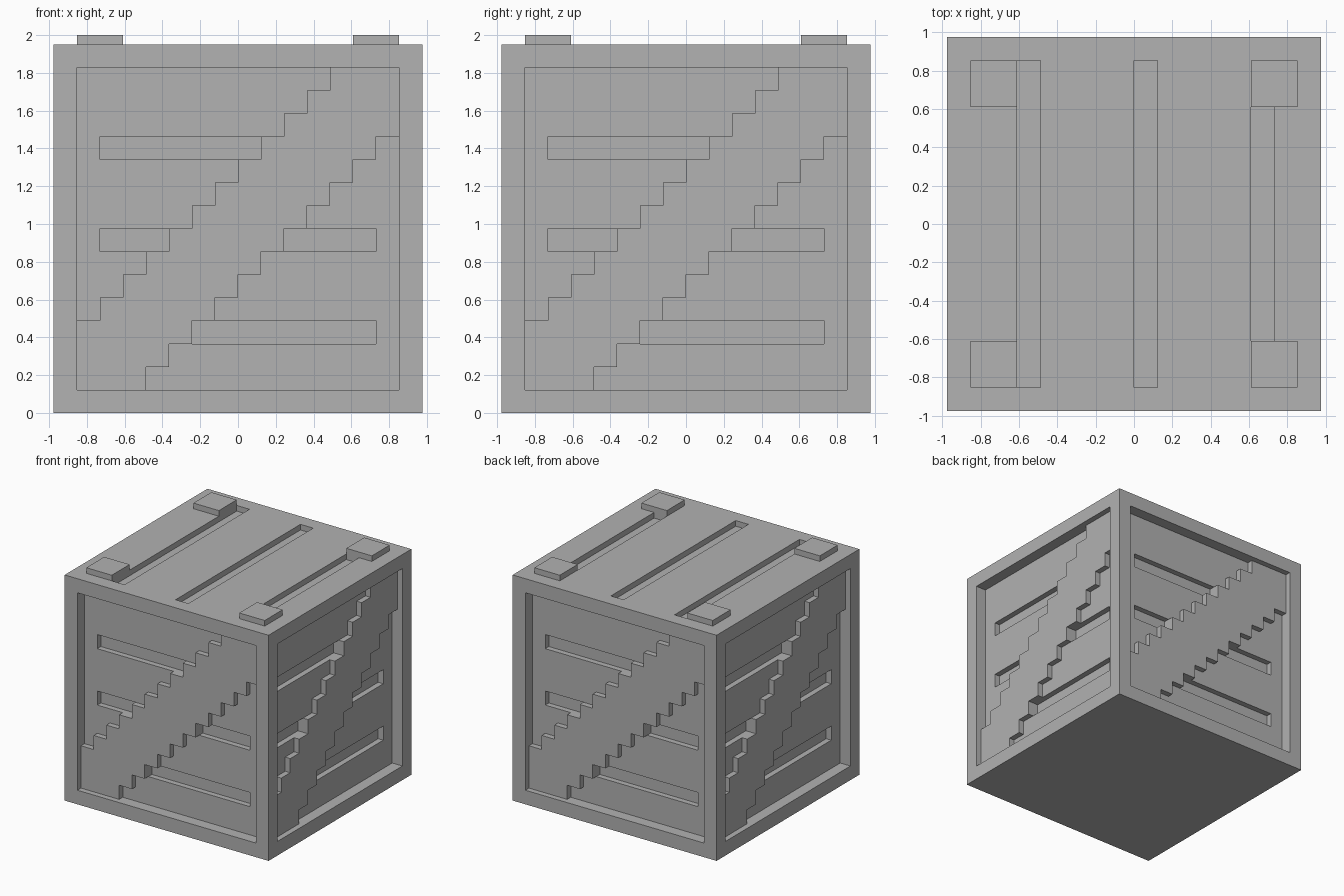
import bpy, bmesh
from mathutils import Matrix, Vector

if "Cube" in bpy.data.objects:
    bpy.data.objects.remove(bpy.data.objects["Cube"])

U = 2 / 16.4          # one block of the 16 x 16 grid
N = 16
STEP = 0.4            # relief step, in blocks

grey = bpy.data.materials.new("crate_grey")
grey.diffuse_color = (0.445, 0.445, 0.445, 1)
grey.use_nodes = True
grey.node_tree.nodes["Principled BSDF"].inputs["Base Color"].default_value = grey.diffuse_color


def side_depth(i, j):
    """Frame, diagonal stepped brace, planks and the slots between them."""
    if not (1 <= i <= 14 and 1 <= j <= 14):
        return 0
    if i - 2 <= j < i + 3:                 # diagonal brace
        return STEP
    if j in (3, 7, 11) and 2 <= i <= 13:   # slots between planks
        return 3 * STEP
    return 2 * STEP                        # planks


def lid_depth(i, j):
    """Lid with three slots and four raised corner pads."""
    if i in (1, 2, 13, 14) and j in (1, 2, 13, 14):
        return -STEP
    if i in (3, 8, 13) and 1 <= j <= 14:
        return STEP
    return 0


def relief(name, depth, right, up):
    """Stepped panel on one face of the crate, outward = right x up."""
    right, up = Vector(right), Vector(up)
    out = right.cross(up)
    bm = bmesh.new()

    def quad(*pts):
        bm.faces.new([bm.verts.new(
            (right * (i - 8) + up * (j - 8) + out * (8 - d) + Vector((0, 0, 8))) * U)
            for i, j, d in pts])

    for i in range(N):
        for j in range(N):
            a = depth(i, j)
            quad((i, j, a), (i + 1, j, a), (i + 1, j + 1, a), (i, j + 1, a))
            if i < N - 1:
                b = depth(i + 1, j)
                if a != b:
                    quad((i + 1, j, a), (i + 1, j, b), (i + 1, j + 1, b), (i + 1, j + 1, a))
            if j < N - 1:
                b = depth(i, j + 1)
                if a != b:
                    quad((i + 1, j + 1, a), (i + 1, j + 1, b), (i, j + 1, b), (i, j + 1, a))
    bmesh.ops.remove_doubles(bm, verts=bm.verts, dist=1e-4)
    bmesh.ops.dissolve_limit(bm, angle_limit=0.01, verts=bm.verts, edges=bm.edges)
    mesh = bpy.data.meshes.new(name)
    bm.to_mesh(mesh)
    bm.free()
    mesh.materials.append(grey)
    bpy.context.collection.objects.link(bpy.data.objects.new(name, mesh))


# Four identical sides, turned about z
for k, name in enumerate(("front_side", "right_side", "back_side", "left_side")):
    turn = Matrix.Rotation(k * 1.5707963268, 3, 'Z')
    relief(name, side_depth, turn @ Vector((1, 0, 0)), (0, 0, 1))

# Lid and plain base
relief("lid", lid_depth, (1, 0, 0), (0, 1, 0))
relief("base", lambda i, j: 0, (1, 0, 0), (0, -1, 0))
